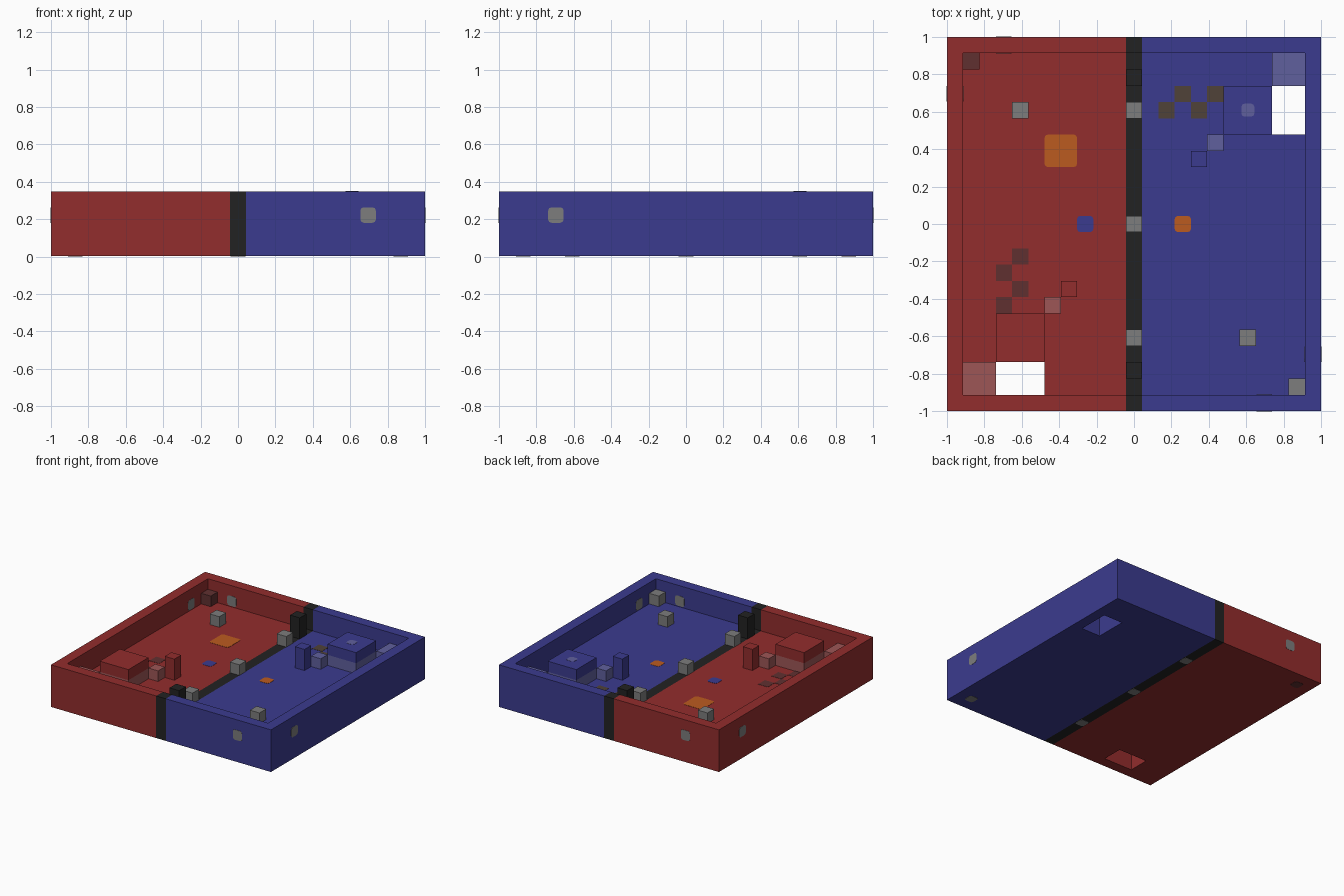
import bpy, bmesh
from mathutils import Vector

U = 2 / 23          # one block
HALF = 11.5         # half the arena, in blocks
EPS = 0.02          # how far thin plates stand proud, in blocks

if "Cube" in bpy.data.objects:
    bpy.data.objects.remove(bpy.data.objects["Cube"], do_unlink=True)


def material(name, r, g, b):
    m = bpy.data.materials.new(name)
    m.use_nodes = True
    m.diffuse_color = (r, g, b, 1)
    bsdf = next(n for n in m.node_tree.nodes if n.type == 'BSDF_PRINCIPLED')
    bsdf.inputs["Base Color"].default_value = (r, g, b, 1)
    bsdf.inputs["Roughness"].default_value = 0.9
    return m


RED = material("red", 0.29, 0.026, 0.026)
BLUE = material("blue", 0.044, 0.044, 0.275)
BLACK = material("black", 0.016, 0.016, 0.016)
GRAY = material("gray", 0.205, 0.205, 0.205)
ORANGE = material("orange", 0.5, 0.105, 0.014)
PALE_RED = material("pale red", 0.34, 0.093, 0.093)
PALE_BLUE = material("pale blue", 0.117, 0.117, 0.34)
DARK_RED = material("dark red", 0.117, 0.03, 0.03)
BROWN = material("brown", 0.08, 0.054, 0.04)


def block(name, lo, hi, mat):
    """Box between two corners given in blocks."""
    lo, hi = Vector(lo), Vector(hi)
    bm = bmesh.new()
    bmesh.ops.create_cube(bm, size=1)
    for v in bm.verts:
        v.co = Vector([(lo[a] if v.co[a] < 0 else hi[a]) * U for a in range(3)])
    me = bpy.data.meshes.new(name)
    bm.to_mesh(me)
    bm.free()
    me.materials.append(mat)
    ob = bpy.data.objects.new(name, me)
    bpy.context.scene.collection.objects.link(ob)
    return ob


def cell(name, x, y, z0, z1, mat):
    """Column standing on one floor cell."""
    return block(name, (x - .5, y - .5, z0), (x + .5, y + .5, z1), mat)


def pad(name, center, size, axis, mat):
    """Slab whose four edges along the given axis are cut off."""
    c, s = Vector(center), Vector(size)
    ob = block(name, c - s / 2, c + s / 2, mat)
    bm = bmesh.new()
    bm.from_mesh(ob.data)
    edges = [e for e in bm.edges
             if abs((e.verts[0].co - e.verts[1].co).normalized()[axis]) > .9]
    bmesh.ops.bevel(bm, geom=edges, offset=.2 * U, segments=2, profile=.5,
                    affect='EDGES')
    bm.to_mesh(ob.data)
    bm.free()


def cut(ob, lo, hi):
    """Carve a box out of an object."""
    cutter = block("cutter", lo, hi, ob.data.materials[0])
    cutter.hide_render = True
    mod = ob.modifiers.new("cut", 'BOOLEAN')
    mod.operation, mod.solver, mod.object = 'DIFFERENCE', 'EXACT', cutter
    dg = bpy.context.evaluated_depsgraph_get()
    me = bpy.data.meshes.new_from_object(ob.evaluated_get(dg))
    ob.modifiers.clear()
    ob.data = me
    bpy.data.objects.remove(cutter, do_unlink=True)


def tray(name, x0, x1, mat):
    """Slice of the walled arena, hollow above the floor."""
    ob = block(name, (x0, -HALF, EPS), (x1, HALF, 4), mat)
    cut(ob, (max(x0 - 1, 1 - HALF), 1 - HALF, 2), (min(x1 + 1, HALF - 1), HALF - 1, 5))
    return ob


# walled floor in three slices, with a shaft through each team side
red_tray = tray("red_arena_half", -HALF, -.5, RED)
blue_tray = tray("blue_arena_half", .5, HALF, BLUE)
tray("center_strip", -.5, .5, BLACK)
cut(blue_tray, (8.5, 5.5, -1), (10.5, 8.5, 3))
cut(red_tray, (-8.5, -10.5, -1), (-5.5, -8.5, 3))

# team bases: the red side mirrors the blue side across the diagonal
TEAMS = {
    "blue": (lambda x, y: (x, y), BLUE, PALE_BLUE, BROWN),
    "red": (lambda x, y: (-y, -x), RED, PALE_RED, DARK_RED),
}
for team, (place, main, pale, dark) in TEAMS.items():
    def area(part, x, y, size, z0, z1, mat):
        cx, cy = place(x, y)
        h = size / 2
        block(team + "_" + part, (cx - h, cy - h, z0), (cx + h, cy + h, z1), mat)

    area("house_walls", 7, 7, 3, 2, 3, pale)
    area("house_roof", 7, 7, 3, 3, 4, main)
    area("corner_platform", 9.5, 9.5, 2, 2, 3, pale)
    area("step", 5, 5, 1, 2, 3, pale)
    area("pillar", 4, 4, 1, 2, 4, main)
    for x, y in ((3, 8), (5, 8), (2, 7), (4, 7)):
        area("floor_tile", x, y, 1, 2, 2 + EPS, dark)

# center pillars and gray cubes
for y in (-9, 9):
    cell("center_pillar", 0, y, 2, 4, BLACK)
for x, y in ((0, -7), (0, 0), (0, 7), (-7, 7), (7, -7), (10, -10)):
    cell("gray_cube", x, y, 2, 3, GRAY)
cell("dark_corner_cube", -10, 10, 2, 3, DARK_RED)

# pads on the floor and the roof
flat = 2 * EPS
pad("large_orange_pad", (-4.5, 4.5, 2), (2, 2, flat), 2, ORANGE)
pad("small_orange_pad", (3, 0, 2), (1, 1, flat), 2, ORANGE)
pad("small_blue_pad", (-3, 0, 2), (1, 1, flat), 2, BLUE)
pad("roof_pad", (7, 7, 4), (.8, .8, flat), 2, PALE_BLUE)

# pads under the floor
for x, y in ((0, -7), (0, 0), (0, 7), (10, -10)):
    pad("underside_pad", (x, y, EPS), (.9, .9, flat), 2, GRAY)
pad("underside_dark_pad", (-10, 10, EPS), (.9, .9, flat), 2, DARK_RED)

# lamps set through the walls
for s in (-1, 1):
    pad("side_wall_lamp", (s * 11, -s * 8, 2.55), (1 + flat, .95, .95), 0, GRAY)
    pad("end_wall_lamp", (-s * 8, s * 11, 2.55), (.95, 1 + flat, .95), 1, GRAY)
